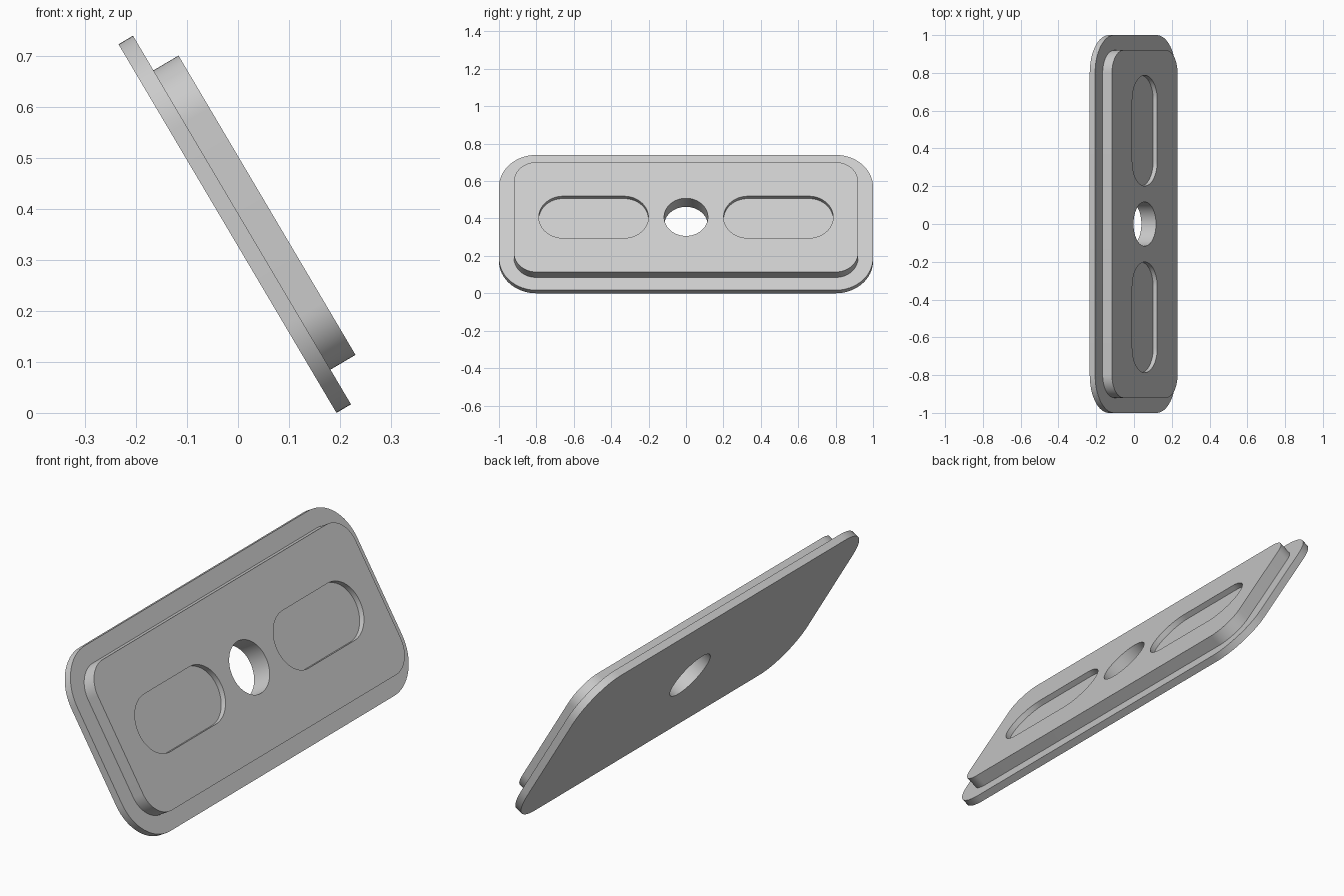
import bpy, bmesh, math
from mathutils import Matrix, Vector

TILT = math.radians(30.6)
BASE_T, PANEL_T, SLOT_D = 0.033, 0.057, 0.025
TOP = BASE_T + PANEL_T

cube = bpy.data.objects.get("Cube")
if cube:
    bpy.data.objects.remove(cube, do_unlink=True)

grey = bpy.data.materials.new("plain_grey")
grey.use_nodes = True
colour = (0.6, 0.6, 0.6, 1)
grey.diffuse_color = colour
grey.node_tree.nodes["Principled BSDF"].inputs["Base Color"].default_value = colour


def rounded_slab(name, half_x, half_y, radius, z0, z1, cx=0, steps=16):
    """Rounded rectangle extruded from z0 to z1."""
    bm = bmesh.new()
    verts = []
    for quarter, (sx, sy) in enumerate([(1, 1), (-1, 1), (-1, -1), (1, -1)]):
        for i in range(steps + 1):
            a = (quarter + i / steps) * math.pi / 2
            verts.append(bm.verts.new((cx + sx * (half_x - radius) + radius * math.cos(a),
                                       sy * (half_y - radius) + radius * math.sin(a), z0)))
    bmesh.ops.remove_doubles(bm, verts=verts, dist=1e-5)
    face = bm.faces.new([v for v in verts if v.is_valid])
    side = bmesh.ops.extrude_face_region(bm, geom=[face])
    bmesh.ops.translate(bm, vec=(0, 0, z1 - z0),
                        verts=[g for g in side["geom"] if isinstance(g, bmesh.types.BMVert)])
    bmesh.ops.recalc_face_normals(bm, faces=bm.faces)
    mesh = bpy.data.meshes.new(name)
    bm.to_mesh(mesh)
    bm.free()
    mesh.materials.append(grey)
    obj = bpy.data.objects.new(name, mesh)
    bpy.context.collection.objects.link(obj)
    return obj


def combine(target, other, operation):
    """Apply a boolean and drop the helper object."""
    other.hide_render = True
    mod = target.modifiers.new(operation.lower(), 'BOOLEAN')
    mod.object, mod.operation, mod.solver = other, operation, 'EXACT'
    bpy.context.view_layer.objects.active = target
    bpy.ops.object.modifier_apply(modifier=mod.name)
    bpy.data.objects.remove(other, do_unlink=True)


# Base flange with the raised panel on its face
plate = rounded_slab("stepped_plate", 1.0, 0.42, 0.2, 0, BASE_T)
panel = rounded_slab("raised_panel", 0.92, 0.341, 0.12, BASE_T / 2, TOP)
combine(plate, panel, 'UNION')

# Central through hole
hole = rounded_slab("centre_hole", 0.117, 0.117, 0.117, -0.1, 0.2)
combine(plate, hole, 'DIFFERENCE')

# Shallow slot pockets on both sides
for side in (-1, 1):
    slot = rounded_slab("slot_pocket", 0.293, 0.13, 0.13, TOP - SLOT_D, 0.2, cx=side * 0.494)
    combine(plate, slot, 'DIFFERENCE')

# Lean the plate back: length along y, face towards +x and up
s, c = math.sin(TILT), math.cos(TILT)
lean = Matrix(((0, -s, c), (1, 0, 0), (0, c, s))).to_4x4()
plate.data.transform(Matrix.Translation(Vector((-0.0206, 0, 0.42 * c))) @ lean)

bpy.ops.object.select_all(action='DESELECT')
plate.select_set(True)
bpy.context.view_layer.objects.active = plate
bpy.ops.object.shade_smooth_by_angle(angle=math.radians(30))
